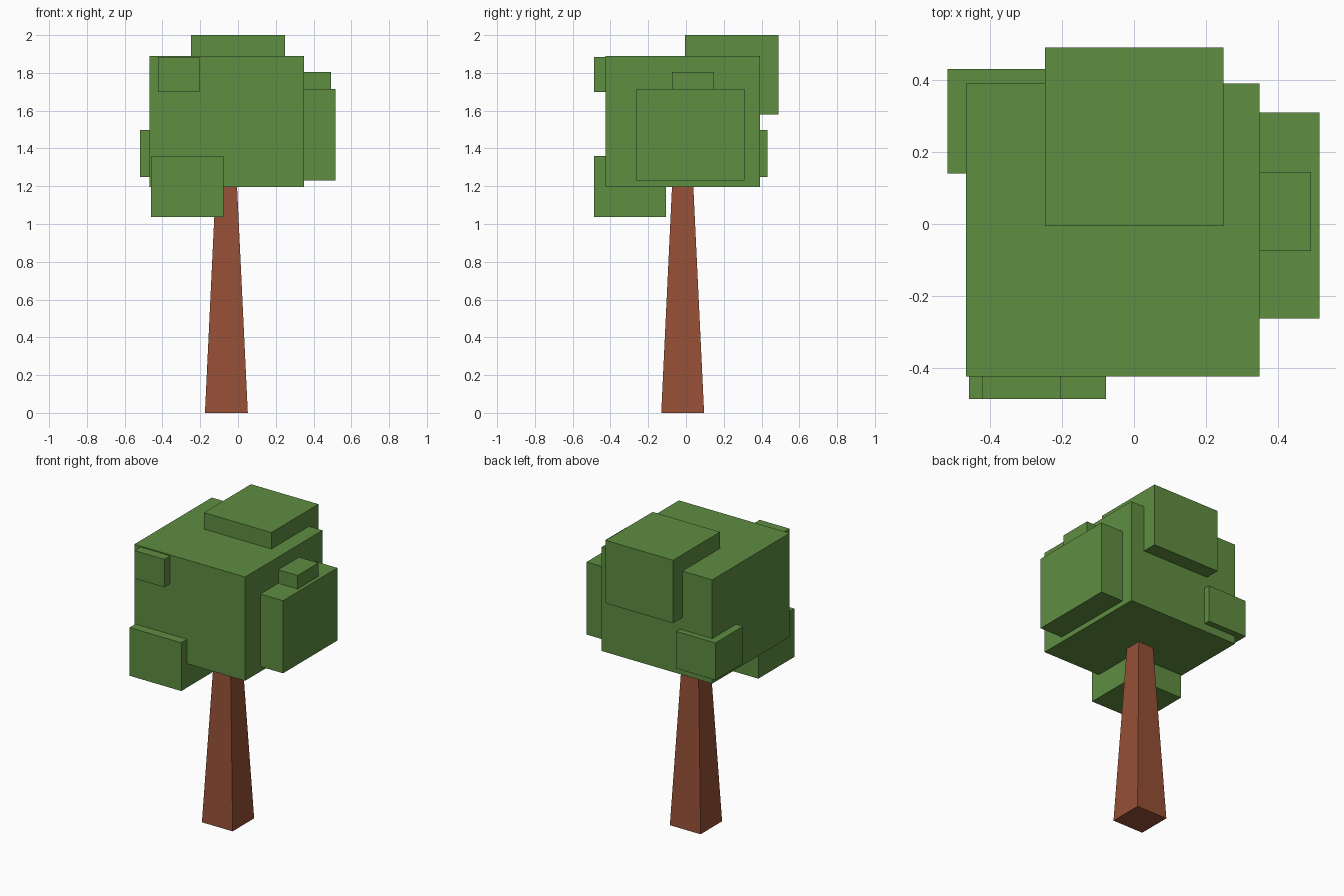
import bpy, bmesh

if "Cube" in bpy.data.objects:
    bpy.data.objects.remove(bpy.data.objects["Cube"])


def material(name, rgb):
    m = bpy.data.materials.new(name)
    m.diffuse_color = (*rgb, 1.0)
    m.use_nodes = True
    m.node_tree.nodes["Principled BSDF"].inputs["Base Color"].default_value = m.diffuse_color
    return m


leaf_green = material("leaf_green", (0.114, 0.266, 0.053))
bark_brown = material("bark_brown", (0.305, 0.080, 0.037))


def block(name, low, high, mat, top_scale=1.0):
    """Box between two corners; top_scale tapers the top face."""
    bm = bmesh.new()
    bmesh.ops.create_cube(bm, size=1.0)
    for v in bm.verts:
        s = top_scale if v.co.z > 0 else 1.0
        v.co.x *= s
        v.co.y *= s
        for i in range(3):
            v.co[i] = (low[i] + high[i]) / 2 + v.co[i] * (high[i] - low[i])
    mesh = bpy.data.meshes.new(name)
    bm.to_mesh(mesh)
    bm.free()
    mesh.materials.append(mat)
    obj = bpy.data.objects.new(name, mesh)
    bpy.context.collection.objects.link(obj)
    return obj


# Tapered trunk, ending just inside the crown
block("trunk", (-0.175, -0.131, 0.0), (0.052, 0.096, 1.25), bark_brown, 0.475)

# Crown and the smaller leaf clumps set into it
clumps = {
    "crown": ((-0.468, -0.425, 1.197), (0.35, 0.392, 1.89)),
    "top_clump": ((-0.248, -0.005, 1.58), (0.25, 0.491, 2.0)),
    "front_upper_clump": ((-0.423, -0.488, 1.698), (-0.203, -0.268, 1.884)),
    "front_lower_clump": ((-0.46, -0.487, 1.038), (-0.078, -0.106, 1.36)),
    "left_clump": ((-0.52, 0.14, 1.25), (-0.228, 0.432, 1.498)),
    "right_clump": ((-0.057, -0.263, 1.23), (0.517, 0.31, 1.715)),
    "right_upper_clump": ((0.275, -0.075, 1.62), (0.493, 0.145, 1.805)),
}
for name, (low, high) in clumps.items():
    block(name, low, high, leaf_green)
